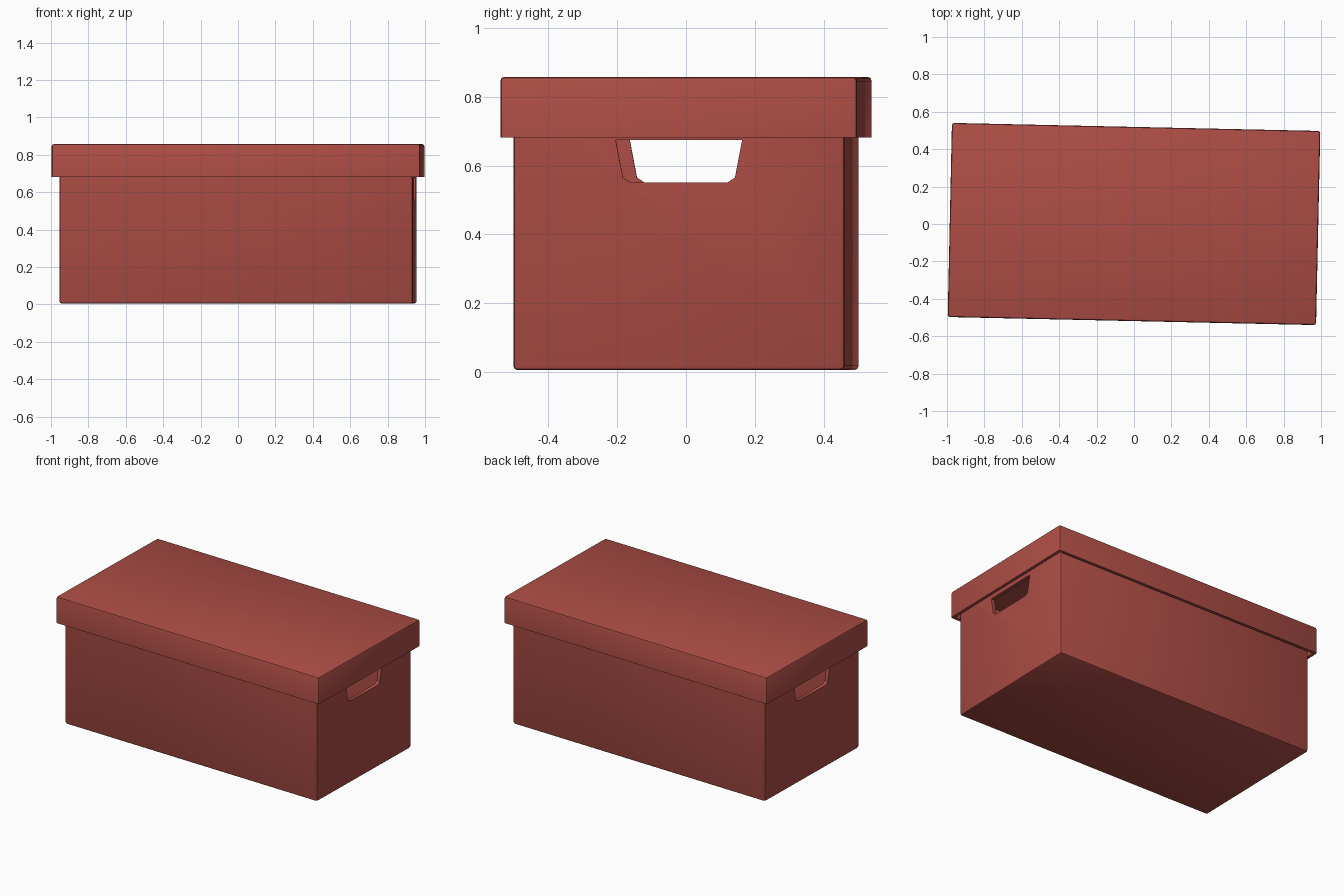
import bpy
import bmesh
import math
from mathutils import Matrix

if "Cube" in bpy.data.objects:
    bpy.data.objects.remove(bpy.data.objects["Cube"], do_unlink=True)

YAW = math.radians(-1.25)  # the whole box stands slightly turned

red = bpy.data.materials.new("red_board")
red.use_nodes = True
COLOUR = (0.42, 0.075, 0.06, 1)
red.diffuse_color = COLOUR
red.node_tree.nodes["Principled BSDF"].inputs["Base Color"].default_value = COLOUR


def make_object(name, bm):
    bmesh.ops.recalc_face_normals(bm, faces=bm.faces)
    mesh = bpy.data.meshes.new(name)
    bm.to_mesh(mesh)
    bm.free()
    mesh.materials.append(red)
    obj = bpy.data.objects.new(name, mesh)
    obj.rotation_euler.z = YAW
    bpy.context.collection.objects.link(obj)
    return obj


def open_tray(name, half_x, half_y, low, high, open_side, wall, chamfer, sag=0):
    """Chamfered box with one open side (1 = top, -1 = bottom) and solid walls."""
    bm = bmesh.new()
    size = Matrix.Diagonal((2 * half_x, 2 * half_y, high - low, 1))
    bmesh.ops.create_cube(bm, size=1, matrix=Matrix.Translation((0, 0, (low + high) / 2)) @ size)
    middle = (low + high) / 2
    edges = [e for e in bm.edges
             if any((v.co.z - middle) * open_side < 0 for v in e.verts)]
    bmesh.ops.bevel(bm, geom=edges, offset=chamfer, segments=2, profile=0.5, affect='EDGES')
    mouth = [f for f in bm.faces if f.normal.z * open_side > 0.99]
    bmesh.ops.delete(bm, geom=mouth, context='FACES_ONLY')
    if sag:
        panel = [f for f in bm.faces if f.normal.z * open_side < -0.99]
        for v in bmesh.ops.poke(bm, faces=panel)["verts"]:
            v.co.z -= sag
    obj = make_object(name, bm)
    # Closed-box winding points outward, so the wall grows inward
    solid = obj.modifiers.new("wall", 'SOLIDIFY')
    solid.thickness = wall
    solid.offset = -1
    return obj


def finish(obj):
    bpy.ops.object.select_all(action='DESELECT')
    bpy.context.view_layer.objects.active = obj
    obj.select_set(True)
    for mod in list(obj.modifiers):
        bpy.ops.object.modifier_apply(modifier=mod.name)
    bpy.ops.object.shade_smooth_by_angle(angle=math.radians(40))


# Box body and overhanging lid
body = open_tray("box_body", 0.945, 0.482, 0.005, 0.82, 1, 0.025, 0.012)
lid = open_tray("box_lid", 0.985, 0.519, 0.682, 0.858, -1, 0.02, 0.012, sag=0.008)

# Hand-hole cutter running through both ends
half_profile = [(0.14, 0.55), (0.163, 0.565), (0.184, 0.675)]
profile = half_profile + [(-y, z) for y, z in reversed(half_profile)]
bm = bmesh.new()
face = bm.faces.new([bm.verts.new((-1.1, y, z)) for y, z in profile])
swept = bmesh.ops.extrude_face_region(bm, geom=[face])["geom"]
bmesh.ops.translate(bm, verts=[g for g in swept if isinstance(g, bmesh.types.BMVert)],
                    vec=(2.2, 0, 0))
cutter = make_object("hand_hole_cutter", bm)
cutter.hide_render = True

holes = body.modifiers.new("hand_holes", 'BOOLEAN')
holes.operation = 'DIFFERENCE'
holes.solver = 'EXACT'
holes.object = cutter

finish(body)
finish(lid)
bpy.data.objects.remove(cutter, do_unlink=True)
